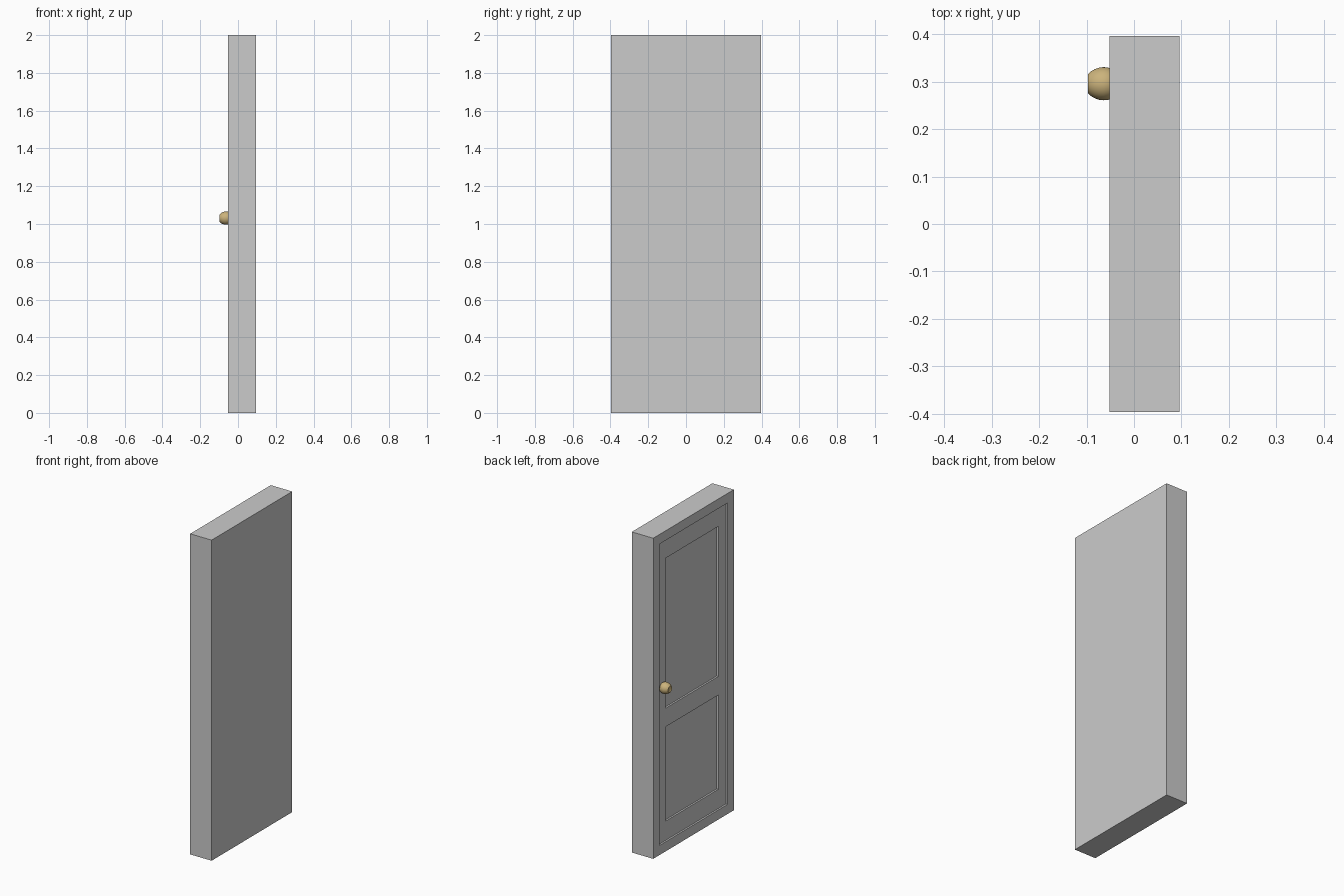
import bpy, bmesh, math
from mathutils import Vector

if "Cube" in bpy.data.objects:
    bpy.data.objects.remove(bpy.data.objects["Cube"])

X0, X1 = -0.052, 0.096      # front (-x) and back of the door block
HALF_W, H = 0.397, 2.0
BORDER, STEP = 0.06, 0.011  # frame width, depth of each recess
PANEL_Y = 0.26
PANELS = [(0.18, 0.768), (0.884, 1.82)]


def add_object(name, bm):
    bmesh.ops.recalc_face_normals(bm, faces=bm.faces[:])
    mesh = bpy.data.meshes.new(name)
    bm.to_mesh(mesh)
    bm.free()
    obj = bpy.data.objects.new(name, mesh)
    bpy.context.collection.objects.link(obj)
    return obj


def faces_at(bm, x):
    bm.normal_update()
    return [f for f in bm.faces
            if f.normal.x < -0.9 and abs(f.calc_center_median().x - x) < 1e-4]


def sink(bm, faces):
    """Push faces into the door, leaving square walls."""
    new = bmesh.ops.extrude_discrete_faces(bm, faces=faces)["faces"]
    verts = list({v for f in new for v in f.verts})
    bmesh.ops.translate(bm, verts=verts, vec=(STEP, 0, 0))


# Door block with frame, recessed leaf and two sunken panels
bm = bmesh.new()
bmesh.ops.create_cube(bm, size=1)
for v in bm.verts:
    v.co = Vector(((X0 + X1) / 2 + v.co.x * (X1 - X0),
                   v.co.y * 2 * HALF_W, (v.co.z + 0.5) * H))
front = faces_at(bm, X0)
bmesh.ops.inset_individual(bm, faces=front, thickness=BORDER, use_even_offset=True)
sink(bm, front)

# Slice the leaf into stiles, rails and panels
leaf_x = X0 + STEP
cuts = [((0, y, 0), (0, 1, 0)) for y in (-PANEL_Y, PANEL_Y)]
cuts += [((0, 0, z), (0, 0, 1)) for pair in PANELS for z in pair]
for co, no in cuts:
    faces = faces_at(bm, leaf_x)
    edges = list({e for f in faces for e in f.edges})
    verts = list({v for f in faces for v in f.verts})
    bmesh.ops.bisect_plane(bm, geom=faces + edges + verts, plane_co=co, plane_no=no)

panel_faces = []
for f in faces_at(bm, leaf_x):
    c = f.calc_center_median()
    if abs(c.y) < PANEL_Y and any(a < c.z < b for a, b in PANELS):
        panel_faces.append(f)
sink(bm, panel_faces)
add_object("door", bm)

# Brass knob: lathe profile of (radius, x) around the x axis
profile = [(0.022, leaf_x), (0.030, -0.046), (0.034, -0.054), (0.035, -0.064),
           (0.034, -0.073), (0.031, -0.082), (0.026, -0.091), (0.020, -0.097),
           (0.017, -0.096), (0.012, -0.094), (0.0, -0.093)]
bm = bmesh.new()
pts = [bm.verts.new((x, 0.296 + r, 1.031)) for r, x in profile]
line = [bm.edges.new(p) for p in zip(pts, pts[1:])]
bmesh.ops.spin(bm, geom=pts + line, cent=(0, 0.296, 1.031), axis=(1, 0, 0),
               angle=math.tau, steps=32)
bmesh.ops.remove_doubles(bm, verts=bm.verts[:], dist=1e-5)
knob = add_object("door_knob", bm)
brass = bpy.data.materials.new("brass")
brass.diffuse_color = (0.60, 0.45, 0.20, 1)
brass.use_nodes = True
brass.node_tree.nodes["Principled BSDF"].inputs["Base Color"].default_value = brass.diffuse_color
knob.data.materials.append(brass)
bpy.context.view_layer.objects.active = knob
knob.select_set(True)
bpy.ops.object.shade_smooth_by_angle(angle=math.radians(40))
